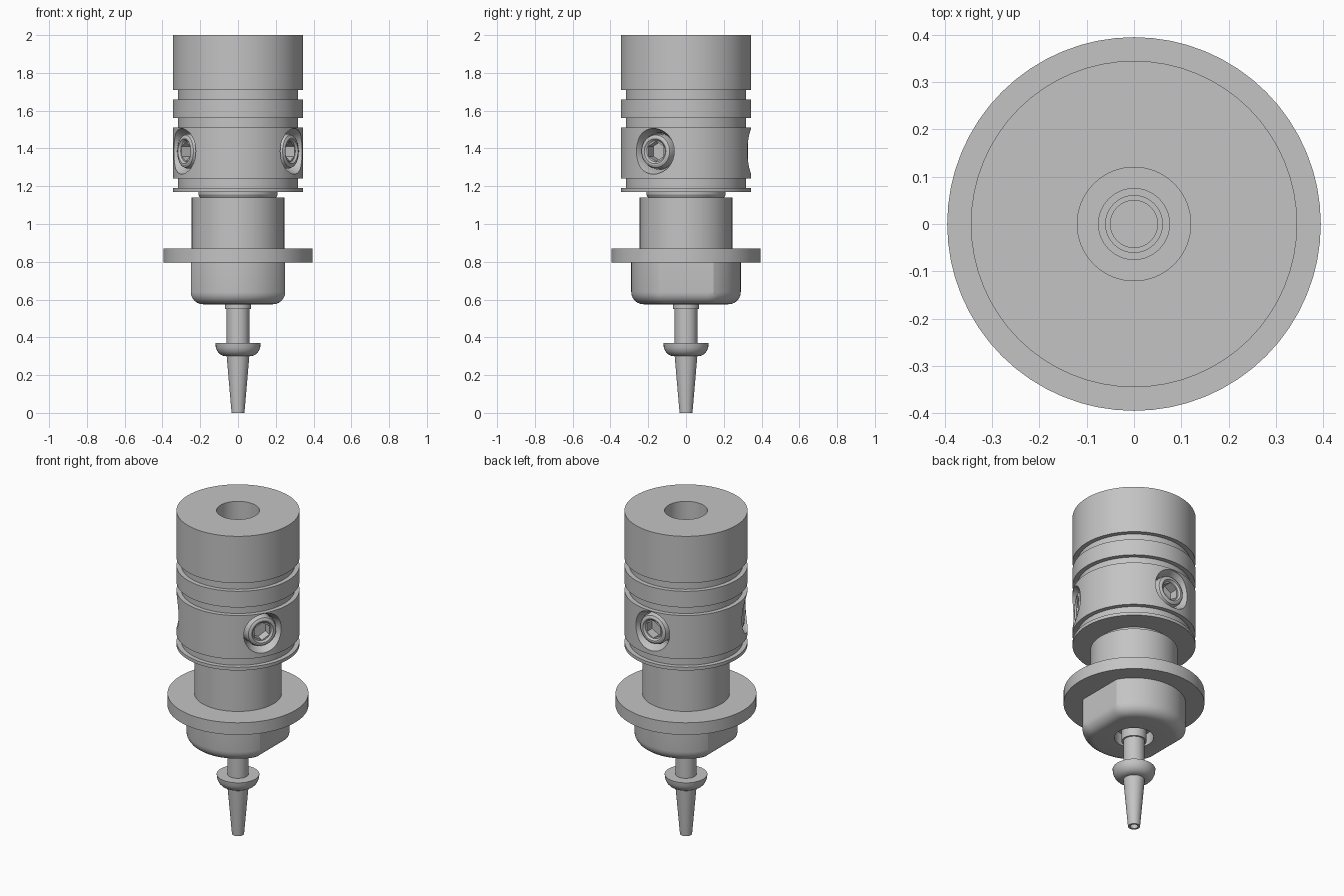
import bpy
import bmesh
from math import cos, sin, pi, tau, radians
from mathutils import Matrix

cube = bpy.data.objects.get("Cube")
if cube:
    bpy.data.objects.remove(cube, do_unlink=True)

grey = bpy.data.materials.new("satin grey metal")
grey.use_nodes = True
GREY = (0.55, 0.55, 0.55, 1)
grey.diffuse_color = GREY
grey.node_tree.nodes["Principled BSDF"].inputs["Base Color"].default_value = GREY


def turn(name, profile, sides=64, closed=False, flat=0, matrix=Matrix()):
    """Turn a (radius, z) profile; flat mills two faces across x that deep."""
    bm = bmesh.new()
    rings = []
    for r, z in profile:
        ring = []
        for i in range(sides):
            a = tau * i / sides
            d = r
            if flat and r > 0.15:
                d = min(r, (r - flat) / max(abs(cos(a)), 0.001))
            ring.append(bm.verts.new((d * cos(a), d * sin(a), z)))
        rings.append(ring)
    pairs = list(zip(rings, rings[1:]))
    if closed:
        pairs.append((rings[-1], rings[0]))
    else:
        bm.faces.new(rings[0])
        bm.faces.new(rings[-1])
    for low, high in pairs:
        for i in range(sides):
            j = (i + 1) % sides
            bm.faces.new((low[i], low[j], high[j], high[i]))
    bmesh.ops.recalc_face_normals(bm, faces=bm.faces)
    mesh = bpy.data.meshes.new(name)
    bm.to_mesh(mesh)
    bm.free()
    mesh.materials.append(grey)
    obj = bpy.data.objects.new(name, mesh)
    obj.matrix_world = matrix
    bpy.context.collection.objects.link(obj)
    return obj


def select(obj):
    for other in bpy.context.view_layer.objects:
        other.select_set(other == obj)
    bpy.context.view_layer.objects.active = obj


def cut(obj, cutter):
    """Subtract the cutter and discard it."""
    cutter.hide_render = True
    mod = obj.modifiers.new("cut", 'BOOLEAN')
    mod.operation = 'DIFFERENCE'
    mod.solver = 'EXACT'
    mod.object = cutter
    bpy.context.view_layer.update()
    select(obj)
    bpy.ops.object.modifier_apply(modifier=mod.name)
    bpy.data.objects.remove(cutter, do_unlink=True)


# Grooved upper body with a central bore
R, G = 0.345, 0.318
outline = [(0.12, 2), (R, 2)]
for top, bottom in ((1.71, 1.66), (1.56, 1.51), (1.24, 1.19)):
    outline += [(R, top), (G, top), (G, bottom), (R, bottom)]
outline += [(R, 1.17), (0.21, 1.17), (0.21, 1.155), (0.195, 1.13), (0.12, 1.13)]
body = turn("upper_body", outline, closed=True)
parts = [body]

# Three set screws in countersunk pockets, each with a hexagonal socket
for n, side in enumerate(("left", "right", "back")):
    angle = radians((-30, 210, 90)[n])
    place = (Matrix.Translation((0, 0, 1.385)) @ Matrix.Rotation(angle, 4, 'Z')
             @ Matrix.Rotation(pi / 2, 4, 'Y'))
    cut(body, turn("pocket_cutter", [(0.095, 0.25), (0.098, 0.29), (0.121, 0.335),
                                     (0.121, 0.45)], 32, matrix=place))
    screw = turn("set_screw_" + side, [(0.092, 0.24), (0.092, 0.308), (0.086, 0.322),
                                       (0.074, 0.328), (0.066, 0.328), (0.056, 0.318)],
                 32, matrix=place)
    cut(screw, turn("socket_cutter", [(0.053, 0.265), (0.053, 0.4)], 6, matrix=place))
    parts.append(screw)

# Collar and wide flange
parts.append(turn("collar_and_flange", [
    (0.075, 1.14), (0.245, 1.14), (0.245, 0.87), (0.395, 0.87),
    (0.395, 0.795), (0.075, 0.795)], closed=True))

# Rounded nut with two side flats and a recess underneath
FILLET = 0.065
nut = [(0.06, 0.8), (0.29, 0.8)]
for k in range(7):
    a = pi / 2 * k / 6
    nut.append((0.29 - FILLET * (1 - cos(a)), 0.575 + FILLET * (1 - sin(a))))
nut += [(0.11, 0.575), (0.11, 0.65), (0.06, 0.65)]
parts.append(turn("lower_nut", nut, 72, closed=True, flat=0.04))

# Hollow nozzle with a domed disc and tapered tip
nozzle = [(0.05, 0.42), (0.05, 0.7), (0.07, 0.7), (0.07, 0.55), (0.06, 0.55),
          (0.06, 0.37), (0.12, 0.37)]
for k in range(1, 6):
    a = pi / 2 * k / 5
    nozzle.append((0.065 + 0.055 * cos(a), 0.365 - 0.065 * sin(a)))
nozzle += [(0.06, 0.3), (0.034, 0), (0.022, 0), (0.022, 0.12)]
parts.append(turn("nozzle", nozzle, 32))

# Smooth curves, keep machined edges crisp
for part in parts:
    select(part)
    bpy.ops.object.shade_smooth_by_angle(angle=radians(26))
